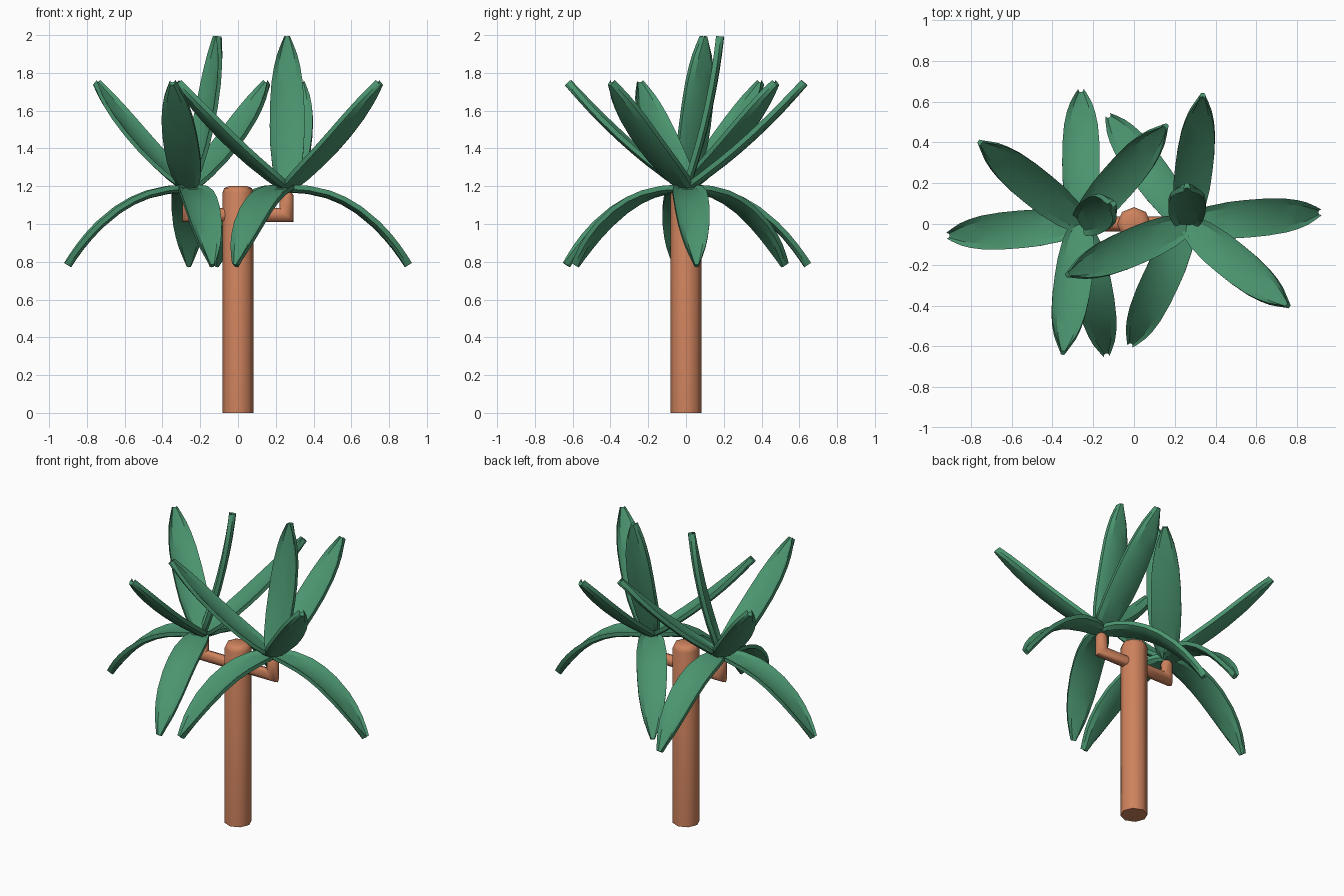
import bpy, bmesh, math
from mathutils import Vector

if "Cube" in bpy.data.objects:
    bpy.data.objects.remove(bpy.data.objects["Cube"])


def material(name, rgb):
    m = bpy.data.materials.new(name)
    m.diffuse_color = (*rgb, 1)
    m.use_nodes = True
    m.node_tree.nodes["Principled BSDF"].inputs["Base Color"].default_value = m.diffuse_color
    return m


BARK = material("terracotta bark", (0.62, 0.225, 0.11))
GREEN = material("leaf green", (0.07, 0.30, 0.16))


def loft(name, rings, mat, angle):
    """Skin closed rings of equal size, cap both ends and shade."""
    bm = bmesh.new()
    loops = [[bm.verts.new(p) for p in ring] for ring in rings]
    n = len(loops[0])
    for a, b in zip(loops, loops[1:]):
        for i in range(n):
            j = (i + 1) % n
            bm.faces.new((a[i], a[j], b[j], b[i]))
    bm.faces.new(loops[0])
    bm.faces.new(loops[-1])
    bmesh.ops.recalc_face_normals(bm, faces=bm.faces)
    me = bpy.data.meshes.new(name)
    bm.to_mesh(me)
    bm.free()
    me.materials.append(mat)
    ob = bpy.data.objects.new(name, me)
    bpy.context.collection.objects.link(ob)
    bpy.ops.object.select_all(action='DESELECT')
    ob.select_set(True)
    bpy.context.view_layer.objects.active = ob
    bpy.ops.object.shade_smooth_by_angle(angle=math.radians(angle))
    return ob


# eight-sided trunk with a softened top
DIRS = [(math.cos(k * math.pi / 4), math.sin(k * math.pi / 4)) for k in range(8)]
loft("trunk", [[(r * c, r * s, z) for c, s in DIRS]
               for r, z in ((0.083, 0), (0.083, 1.165), (0.073, 1.19), (0.05, 1.2))],
     BARK, 50)

# elbow branches: out of the trunk, mitred, then up to each crown
R = 0.037
for side, name in ((-1, "left_branch"), (1, "right_branch")):
    rings = [[(0.02 * side, R * s, 1.047 + R * c) for c, s in DIRS],
             [(side * (0.258 - R * c), R * s, 1.047 + R * c) for c, s in DIRS],
             [(side * (0.258 - R * c), R * s, 1.15) for c, s in DIRS],
             [(side * (0.258 - 0.015 * c), 0.015 * s, 1.185) for c, s in DIRS]]
    loft(name, rings, BARK, 50)

# leaf: half widths along its length, and a shallow channel cross-section
WIDTHS = ((0, .03), (.06, .06), (.15, .078), (.3, .09), (.42, .092), (.55, .091),
          (.7, .083), (.8, .07), (.88, .054), (.95, .032), (1, .014))
TOP = ((-1, .018), (-.66, .003), (0, 0), (.66, .003), (1, .018))
SECTION = [(u, h + .008) for u, h in TOP] + [(u, h - .017) for u, h in reversed(TOP)]

# centre lines as (reach, height) control points
PATHS = {
    "drooping": ((0, 1.18), (0.37, 1.20), (0.64, 0.78)),
    "rising": ((0, 1.18), (0.34, 1.405), (0.635, 1.745)),
    "top": ((0, 1.18), (0.14, 1.575), (0.185, 1.993)),
}


def leaf(name, cx, path, degrees):
    p0, p1, p2 = (Vector(p) for p in path)
    a = math.radians(degrees)
    out = Vector((math.cos(a), math.sin(a), 0))
    across = Vector((-math.sin(a), math.cos(a), 0))
    up = Vector((0, 0, 1))
    rings = []
    for t, w in WIDTHS:
        p = p0 * (1 - t) ** 2 + p1 * 2 * t * (1 - t) + p2 * t * t
        d = ((p1 - p0) * (1 - t) + (p2 - p1) * t).normalized()
        centre = Vector((cx, 0, 0)) + out * p.x + up * p.y
        normal = up * d.x - out * d.y
        rings.append([centre + across * (u * w) + normal * h for u, h in SECTION])
    loft(name, rings, GREEN, 24)


# two crowns: headings of every leaf
CROWNS = {
    "left": (-0.26, {"drooping": (90, 185, 281), "rising": (49, 141, 262), "top": (32,)}),
    "right": (0.26, {"drooping": (5, 126, 245), "rising": (83, 203, 321), "top": (90,)}),
}
for side, (cx, tiers) in CROWNS.items():
    for tier, headings in tiers.items():
        for i, deg in enumerate(headings, 1):
            leaf(f"{side}_{tier}_leaf_{i}", cx, PATHS[tier], deg)
